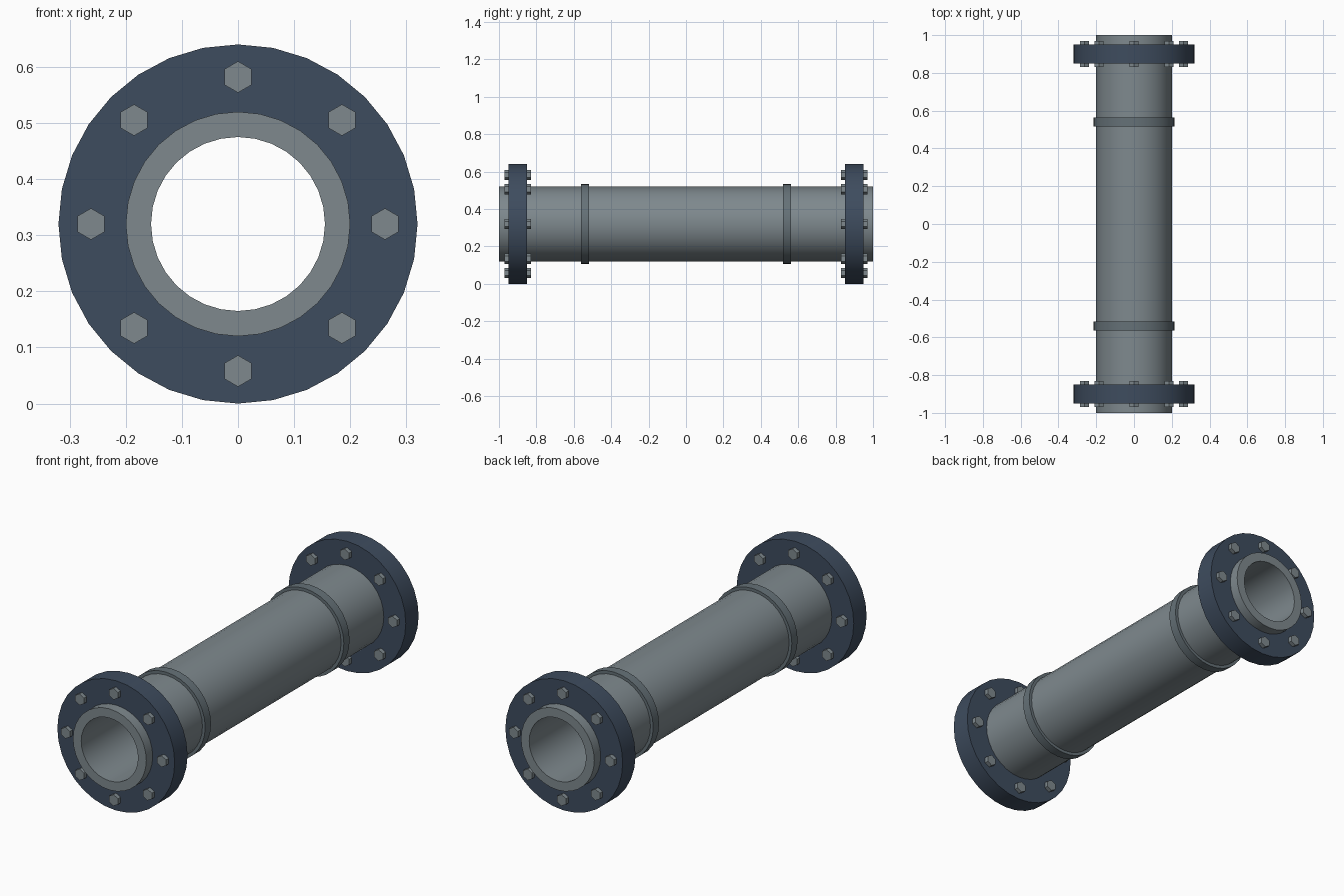
import bpy
import math

if "Cube" in bpy.data.objects:
    bpy.data.objects.remove(bpy.data.objects["Cube"])

CENTRE_Z = 0.32
SIDES = 32


def material(name, rgb):
    m = bpy.data.materials.new(name)
    m.diffuse_color = (*rgb, 1.0)
    m.use_nodes = True
    m.node_tree.nodes["Principled BSDF"].inputs["Base Color"].default_value = m.diffuse_color
    return m


steel = material("steel", (0.21, 0.25, 0.27))
band_steel = material("band_steel", (0.13, 0.165, 0.185))
dark_blue = material("dark_blue", (0.048, 0.072, 0.112))


def add_object(name, verts, faces, mat, smooth):
    mesh = bpy.data.meshes.new(name)
    mesh.from_pydata(verts, [], faces)
    mesh.materials.append(mat)
    obj = bpy.data.objects.new(name, mesh)
    bpy.context.collection.objects.link(obj)
    if smooth:
        bpy.ops.object.select_all(action='DESELECT')
        obj.select_set(True)
        bpy.context.view_layer.objects.active = obj
        bpy.ops.object.shade_smooth_by_angle(angle=math.radians(30))
    return obj


def tube(name, outer, inner, y, length, mat):
    """Hollow cylinder along y: a rectangular section swept in a circle."""
    section = [(outer, y - length / 2), (outer, y + length / 2),
               (inner, y + length / 2), (inner, y - length / 2)]
    verts, faces = [], []
    for i in range(SIDES):
        a = 2 * math.pi * i / SIDES
        verts += [(r * math.sin(a), py, CENTRE_Z + r * math.cos(a)) for r, py in section]
        j = (i + 1) % SIDES
        for k in range(4):
            n = (k + 1) % 4
            faces.append((4 * i + k, 4 * i + n, 4 * j + n, 4 * j + k))
    return add_object(name, verts, faces, mat, True)


def hex_bolt(name, x, y, z, radius, length):
    """Hexagonal bolt along y with a corner pointing up."""
    verts = []
    for py in (y - length / 2, y + length / 2):
        for i in range(6):
            a = math.pi * i / 3
            verts.append((x + radius * math.sin(a), py, z + radius * math.cos(a)))
    faces = [(5, 4, 3, 2, 1, 0), (6, 7, 8, 9, 10, 11)]
    faces += [(i, (i + 1) % 6, 6 + (i + 1) % 6, 6 + i) for i in range(6)]
    # front cap winding must face -y
    faces = [tuple(reversed(f)) for f in faces]
    return add_object(name, verts, faces, steel, False)


# Main pipe
tube("pipe", 0.20, 0.155, 0, 2.0, steel)

for side, s in (("front", -1), ("back", 1)):
    # Flange and raised band, bores hidden within the pipe wall
    tube(f"{side}_flange", 0.32, 0.17, s * 0.90, 0.10, dark_blue)
    tube(f"{side}_band", 0.215, 0.17, s * 0.54, 0.045, band_steel)
    # Ring of eight through bolts
    for i in range(8):
        a = math.pi * i / 4
        hex_bolt(f"{side}_bolt_{i + 1}", 0.262 * math.sin(a), s * 0.90,
                 CENTRE_Z + 0.262 * math.cos(a), 0.028, 0.14)

# Outward normals on every part
import bmesh
for obj in bpy.context.collection.objects:
    bm = bmesh.new()
    bm.from_mesh(obj.data)
    bmesh.ops.recalc_face_normals(bm, faces=bm.faces)
    bm.to_mesh(obj.data)
    bm.free()
